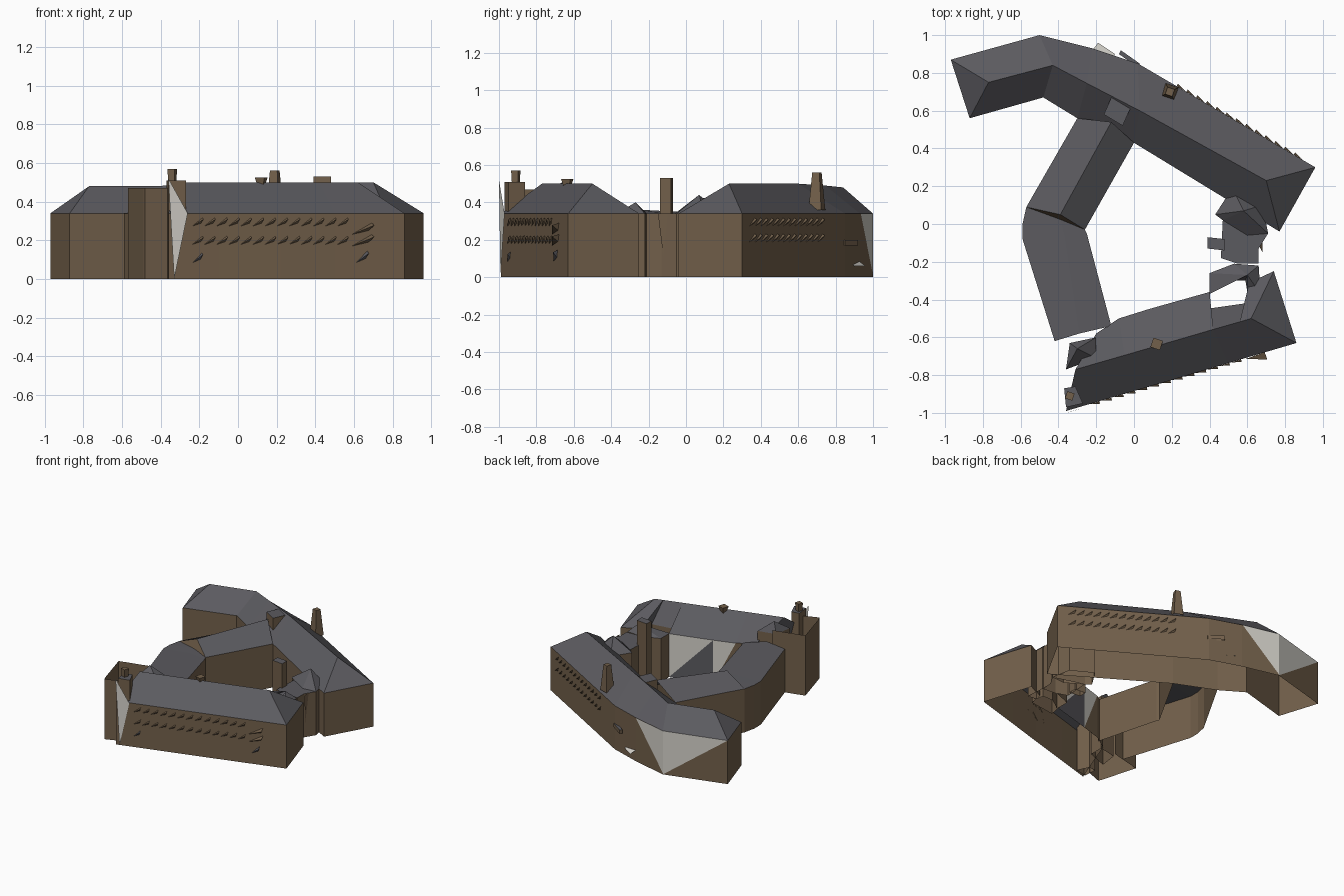
import bpy, bmesh
from mathutils import Vector

cube = bpy.data.objects.get("Cube")
if cube:
    bpy.data.objects.remove(cube)


def make_material(name, rgb):
    m = bpy.data.materials.new(name)
    m.use_nodes = True
    m.diffuse_color = (*rgb, 1)
    m.node_tree.nodes["Principled BSDF"].inputs["Base Color"].default_value = (*rgb, 1)
    return m


MATERIALS = [make_material("brown stone", (.17, .117, .07)),
             make_material("slate grey", (.105, .103, .115)),
             make_material("pale plaster", (.66, .64, .59))]
WALL, ROOF, PALE = range(3)
EAVE = .34


class Part:
    """Collects flat faces and turns them into one named object."""

    def __init__(self, name):
        self.name, self.bm, self.known = name, bmesh.new(), {}

    def vert(self, p):
        key = tuple(round(c, 4) for c in p)
        if key not in self.known:
            self.known[key] = self.bm.verts.new(key)
        return self.known[key]

    def face(self, mat, *points):
        vs = list(dict.fromkeys(self.vert(p) for p in points))
        if len(vs) > 2 and not self.bm.faces.get(vs):
            self.bm.faces.new(vs).material_index = mat

    def finish(self):
        bmesh.ops.recalc_face_normals(self.bm, faces=self.bm.faces)
        mesh = bpy.data.meshes.new(self.name)
        self.bm.to_mesh(mesh)
        self.bm.free()
        for m in MATERIALS:
            mesh.materials.append(m)
        ob = bpy.data.objects.new(self.name, mesh)
        bpy.context.collection.objects.link(ob)
        return ob


def up(p, z):
    return (p[0], p[1], z)


def wall(part, a, b, split=None):
    """Wall from a to b; split = (upper, lower) colours, parted on the diagonal."""
    upper, lower = split or (WALL, WALL)
    if split:
        part.face(upper, up(a, EAVE), up(b, EAVE), up(b, 0))
        part.face(lower, up(a, EAVE), up(b, 0), up(a, 0))
    else:
        part.face(WALL, up(a, 0), up(b, 0), up(b, EAVE), up(a, EAVE))


def wing(name, stations, outer_split={}, inner_split={}, caps=True):
    """Roofed wing through stations of (outer eave, ridge, inner eave)."""
    p = Part(name)
    for i, ((o, r, n), (o2, r2, n2)) in enumerate(zip(stations, stations[1:])):
        wall(p, o, o2, outer_split.get(i))
        wall(p, n, n2, inner_split.get(i))
        p.face(ROOF, up(o, EAVE), up(o2, EAVE), r2, r)
        p.face(ROOF, up(n, EAVE), up(n2, EAVE), r2, r)
    if caps:
        for o, r, n in (stations[0], stations[-1]):
            wall(p, o, n)
            p.face(ROOF, up(o, EAVE), up(n, EAVE), r)
    return p.finish()


def block(name, outline, z0, z1, apex=None, top=ROOF):
    """Open-bottomed prism with a flat lid or a pointed roof."""
    p = Part(name)
    for a, b in zip(outline, outline[1:] + outline[:1]):
        p.face(WALL, up(a, z0), up(b, z0), up(b, z1), up(a, z1))
        if apex:
            p.face(top, up(a, z1), up(b, z1), apex)
    if not apex:
        p.face(top, *[up(a, z1) for a in outline])
    return p.finish()


def diamond(x, y, r):
    return [(x - r, y - r * .5), (x + r * .5, y - r), (x + r, y + r * .5), (x - r * .5, y + r)]


def chimney(name, x, y, z0, z1, r0, r1):
    """Tapered or flared stack."""
    p = Part(name)
    lo, hi = diamond(x, y, r0), diamond(x, y, r1)
    for i in range(4):
        j = (i + 1) % 4
        p.face(WALL, up(lo[i], z0), up(lo[j], z0), up(hi[j], z1), up(hi[i], z1))
    p.face(WALL, *[up(a, z1) for a in hi])
    return p.finish()


def hoods(name, start, end, columns, rows, w, h, depth, mat=WALL):
    """Rows of slanted window hoods along a wall from start to end."""
    p = Part(name)
    a, b = Vector((*start, 0)), Vector((*end, 0))
    t = (b - a).normalized()
    n = Vector((t.y, -t.x, 0))
    for z in rows:
        for i in range(columns):
            c = a.lerp(b, i / max(columns - 1, 1)) + Vector((0, 0, z))
            low = c - t * w - Vector((0, 0, h))
            high = c + t * w + Vector((0, 0, h))
            side = c + t * w * .7 - Vector((0, 0, h * .3))
            tip = high + n * depth - Vector((0, 0, h * .4))
            for tri in ((low, high, tip), (low, tip, side), (high, side, tip)):
                p.face(mat, *tri)
    return p.finish()


# Three roofed wings
wing("back_wing", [
    ((-.97, .87), (-.77, .75, .48), (-.87, .56)),
    ((-.5, 1), (-.43, .84, .48), (-.48, .67)),
    ((-.22, .93), (-.25, .745, .49), (-.3, .56)),
    ((.02, .85), (.03, .6, .5), (0, .43)),
    ((.96, .3), (.7, .23, .5), (.77, -.04))],
    outer_split={0: (PALE, WALL)})
wing("front_wing", [
    ((-.36, -.99), (-.31, -.77, .5), (-.2, -.58)),
    ((-.1, -.913), (-.05, -.695, .5), (-.08, -.5)),
    ((.22, -.82), (.15, -.637, .5), (.08, -.45)),
    ((.5, -.736), (.42, -.558, .5), (.4, -.36)),
    ((.5, -.736), (.42, -.558, .5), (.38, -.45)),
    ((.7, -.677), (.56, -.518, .5), (.59, -.42)),
    ((.7, -.677), (.56, -.518, .5), (.61, -.31)),
    ((.86, -.63), (.62, -.5, .5), (.74, -.25))],
    inner_split={1: (PALE, WALL), 2: (PALE, ROOF)})
wing("west_wing_north", [
    ((-.3, .56), (-.12, .54, .46), (0, .43)),
    ((-.57, .09), (-.39, .05, .42), (-.26, -.03))], caps=False)
wing("west_wing_south", [
    ((-.57, .09), (-.39, .05, .35), (-.26, -.03)),
    ((-.59, 0), (-.39, .04, .35), (-.26, -.03)),
    ((-.59, -.08), (-.37, -.05, .35), (-.25, -.05)),
    ((-.42, -.62), (-.29, -.58, .38), (-.12, -.54))], caps=False)

# Small gable where the two west roofs step
gable = Part("west_gable")
gable.face(WALL, (-.57, .09, EAVE), (-.26, -.03, EAVE), (-.39, .05, .42))
gable.finish()

# Pale diagonal on the bend of the back wing and on the front corner
pale = Part("pale_wall_panels")
pale.face(PALE, (-.5, 1.0, EAVE), (-.22, .934, EAVE), (-.5, 1.0, .01))
pale.face(PALE, (-.36, -1, .52), (-.26, -.97, EAVE), (-.33, -.992, 0))
pale.finish()

# East link between front and back wings
block("east_link_north", [(.43, .05), (.52, .19), (.68, .1), (.71, -.05), (.6, -.06), (.47, .02)],
      0, EAVE, (.58, .07, .44))
block("east_link_middle", [(.47, .02), (.71, -.05), (.66, -.13), (.66, -.21), (.55, -.21), (.46, -.18)],
      0, EAVE)
block("east_link_south", [(.4, -.26), (.53, -.21), (.66, -.22), (.67, -.37), (.6, -.36), (.59, -.3),
                          (.5, -.3), (.4, -.37)], 0, EAVE, (.6, -.27, .4))
block("court_tower", [(.39, -.13), (.48, -.14), (.48, -.08), (.39, -.07)], 0, .53)
spike = Part("link_spike")
spike.face(WALL, (.68, -.15, EAVE), (.68, -.09, EAVE), (.665, -.12, .1))
spike.finish()

# Roofless annex at the south-west corner
annex = Part("annex_walls")
path = [(-.33, -.6), (-.57, -.66), (-.49, -.94), (-.48, -.965), (-.36, -.92)]
for a, b in zip(path, path[1:]):
    annex.face(WALL, up(a, 0), up(b, 0), up(b, .47), up(a, .47))
annex.finish()
block("annex_turret", [(-.36, -.77), (-.2, -.71), (-.2, -.6), (-.34, -.63)], 0, .43, (-.3, -.66, .51))
block("corner_pier", [(-.36, -.97), (-.27, -.95), (-.31, -.86), (-.37, -.87)], 0, .51)
chimney("corner_chimney", -.34, -.91, .45, .57, .018, .025)

# Chimneys and dormer on the ridges
chimney("back_chimney", .19, .7, .36, .56, .045, .025)
chimney("front_chimney", .12, -.635, .47, .525, .015, .033)
block("court_dormer", [(-.16, .58), (-.06, .52), (-.02, .61), (-.12, .67)], .36, .49)

# Window hoods on the long outside walls
hoods("front_window_hoods", (-.21, -.946), (.54, -.725), 13, (.2, .295), .028, .022, .014)
hoods("back_window_hoods", (.87, .353), (.25, .716), 13, (.21, .295), .028, .022, .014)
hoods("front_bay_hoods", (.64, -.697), (.66, -.69), 1, (.2, .26), .055, .03, .04)
hoods("front_low_hood", (.64, -.697), (.66, -.69), 1, (.115,), .03, .03, .025, ROOF)
hoods("front_door_hood", (-.21, -.946), (0, -.884), 1, (.11,), .025, .025, .015, ROOF)

# Entrance canopy and sign-like bracket behind the back wing
entry = Part("entrance_canopy")
entry.face(PALE, (-.22, .92, .09), (-.12, .86, .09), (-.1, .9, .06), (-.19, .96, .06))
entry.finish()
block("back_bracket", [(-.08, .9), (.02, .83), (.03, .85), (-.07, .92)], .17, .2)
